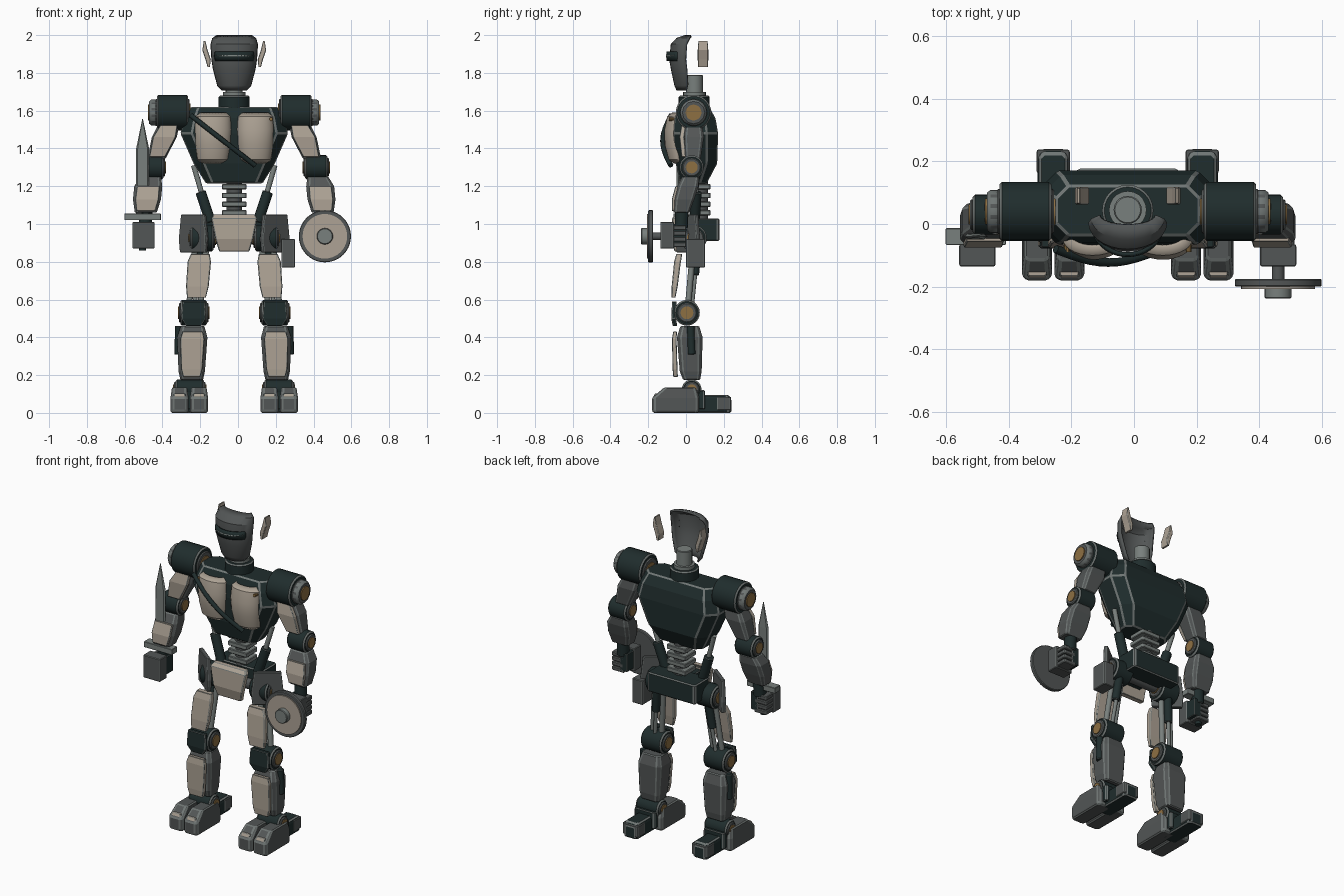
import bpy, bmesh, math
from mathutils import Vector

if "Cube" in bpy.data.objects:
    bpy.data.objects.remove(bpy.data.objects["Cube"])

CX = -0.02  # body symmetry line (sword and shield shift the overall centre)

def material(name, rgb):
    m = bpy.data.materials.new(name)
    m.diffuse_color = (*rgb, 1)
    m.use_nodes = True
    m.node_tree.nodes["Principled BSDF"].inputs["Base Color"].default_value = m.diffuse_color
    return m

DARK = material("dark_green_black", (0.014, 0.026, 0.026))
GREY = material("dark_grey", (0.085, 0.092, 0.092))
BEIGE = material("warm_beige", (0.42, 0.365, 0.30))
STEEL = material("steel_grey", (0.19, 0.215, 0.205))
BRONZE = material("bronze", (0.27, 0.16, 0.055))
EDGE = material("worn_edge", (0.16, 0.18, 0.175))

def finish(name, bm, mat, bevel=0.0, smooth=False):
    bmesh.ops.recalc_face_normals(bm, faces=bm.faces)
    me = bpy.data.meshes.new(name)
    bm.to_mesh(me)
    bm.free()
    ob = bpy.data.objects.new(name, me)
    bpy.context.collection.objects.link(ob)
    me.materials.append(mat)
    me.materials.append(EDGE)
    if smooth:
        bpy.ops.object.select_all(action='DESELECT')
        ob.select_set(True)
        bpy.context.view_layer.objects.active = ob
        bpy.ops.object.shade_smooth_by_angle(angle=math.radians(30))
    if bevel:
        b = ob.modifiers.new("worn_bevel", 'BEVEL')
        b.width, b.segments, b.limit_method = bevel, 1, 'ANGLE'
        b.angle_limit = math.radians(28)
        b.material = 1
    return ob

def loft(name, secs, mat, bevel=0.004, chamfer=0.3):
    """Stack of chamfered rectangles: (x, y, z, half width, half depth)."""
    bm = bmesh.new()
    rings = []
    for x, y, z, w, d in secs:
        c = chamfer * min(w, d)
        pts = [(w, c - d), (w, d - c), (w - c, d), (c - w, d),
               (-w, d - c), (-w, c - d), (c - w, -d), (w - c, -d)]
        rings.append([bm.verts.new((x + a, y + b, z)) for a, b in pts])
    for a, b in zip(rings, rings[1:]):
        for i in range(8):
            j = (i + 1) % 8
            bm.faces.new((a[i], a[j], b[j], b[i]))
    bm.faces.new(rings[0])
    bm.faces.new(rings[-1])
    return finish(name, bm, mat, bevel)

def box(name, x, y, z0, z1, w, d, mat, bevel=0.004):
    return loft(name, [(x, y, z0, w, d), (x, y, z1, w, d)], mat, bevel, 0.12)

def rod(name, p0, p1, r, mat, bevel=0.0, sides=20):
    p0, p1 = Vector(p0), Vector(p1)
    bm = bmesh.new()
    bmesh.ops.create_cone(bm, cap_ends=True, segments=sides, radius1=r, radius2=r, depth=(p1 - p0).length)
    ob = finish(name, bm, mat, bevel, True)
    ob.location = (p0 + p1) / 2
    ob.rotation_euler = (p1 - p0).to_track_quat('Z', 'Y').to_euler()
    return ob

def joint(name, x, y, z, r, half):
    """Drum along x with steel rings and bronze caps."""
    rod(name + "_drum", (x - half, y, z), (x + half, y, z), r, DARK, 0.008, 24)
    rod(name + "_ring", (x - half - .008, y, z), (x + half + .008, y, z), r * .76, GREY, 0.004, 24)
    rod(name + "_cap", (x - half - .013, y, z), (x + half + .013, y, z), r * .5, BRONZE)

def shell(name, x, rings, mat, span=90, thick=0.012, steps=14):
    """Curved front-facing shell: rings of (z, x radius, y radius, y centre)."""
    bm = bmesh.new()
    rows = []
    for z, rx, ry, yc in rings:
        angs = [math.radians(span * (2 * i / steps - 1)) for i in range(steps + 1)]
        rows.append([bm.verts.new((x + rx * math.sin(a), yc - ry * math.cos(a), z)) for a in angs])
    for a, b in zip(rows, rows[1:]):
        for i in range(steps):
            bm.faces.new((a[i], a[i + 1], b[i + 1], b[i]))
    ob = finish(name, bm, mat, 0, True)
    s = ob.modifiers.new("thickness", 'SOLIDIFY')
    s.thickness, s.offset = thick, 0
    return ob

# Head, visor and neck
shell("helmet_shell", CX, [(1.71, .062, .05, .005), (1.735, .085, .068, .012), (1.82, .107, .08, .006),
      (1.87, .115, .083, 0), (1.95, .12, .08, .005), (1.98, .112, .065, .018), (1.995, .09, .03, .028)], GREY)
shell("visor_band", CX, [(1.865, .108, .096, 0), (1.89, .112, .1, 0), (1.912, .108, .096, 0)], DARK, 65)
shell("visor_slit", CX, [(1.886, .114, .103, 0), (1.894, .114, .103, 0)], STEEL, 55, .006)
rod("neck_post", (CX, .045, 1.6), (CX, .045, 1.79), .045, STEEL, .004)
rod("neck_collar", (CX, .043, 1.6), (CX, .043, 1.68), .082, DARK, .007, 24)
rod("neck_ring", (CX, .045, 1.68), (CX, .045, 1.70), .06, STEEL)

# Torso hull, strap and spine
loft("torso_hull", [(CX, .04, 1.215, .15, .07), (CX, .055, 1.32, .215, .11), (CX, .052, 1.48, .285, .118),
     (CX, .048, 1.56, .265, .108), (CX, .043, 1.62, .23, .08)], DARK, .007, .5)
cu = bpy.data.curves.new("chest_strap", 'CURVE')
cu.dimensions, cu.bevel_depth, cu.bevel_resolution, cu.use_fill_caps = '3D', .014, 1, True
sp = cu.splines.new('POLY')
sp.points.add(12)
for i, p in enumerate(sp.points):
    t = i / 12
    p.co = (-.25 + .34 * t, -.08 - .043 * math.sin(math.pi * t), 1.575 - .265 * t, 1)
cu.materials.append(DARK)
bpy.context.collection.objects.link(bpy.data.objects.new("chest_strap", cu))
rod("spine_core", (CX, .075, 1.0), (CX, .075, 1.23), .042, GREY)
for i in range(4):
    z = 1.045 + .046 * i
    box("spine_disc", CX, .075, z, z + .028, .066, .056, STEEL)

# Pelvis
box("pelvis_block", CX, .105, .91, 1.03, .165, .072, DARK, .008)
rod("hip_axle", (CX - .2, .04, .93), (CX + .2, .04, .93), .035, GREY)
loft("groin_plate", [(CX, -.045, .855, .08, .016), (CX, -.06, .92, .1, .018), (CX, -.055, 1.03, .122, .018),
     (CX, -.04, 1.05, .11, .015)], BEIGE)
box("groin_mount", CX, .0, .93, 1.02, .06, .05, DARK)

for s in (-1, 1):
    X = lambda u: CX + s * u
    # Ear fins and chest plates
    loft("ear_fin", [(X(.135), .09, 1.83, .006, .026), (X(.138), .09, 1.87, .014, .028),
         (X(.155), .09, 1.92, .014, .028), (X(.157), .09, 1.97, .004, .024)], BEIGE, .002)
    shell("chest_plate", X(.112), [(1.325, .06, .035, -.025), (1.345, .078, .052, -.035), (1.42, .088, .062, -.045),
          (1.5, .093, .058, -.05), (1.565, .09, .05, -.045), (1.585, .07, .035, -.035)], BEIGE)
    rod("chest_bolt", (X(.195), -.09, 1.555), (X(.195), -.04, 1.555), .009, BRONZE, 0, 10)
    # Shoulder
    joint("shoulder", X(.327), .04, 1.59, .094, .083)
    rod("shoulder_cap", (X(.4), .04, 1.59), (X(.45), .04, 1.59), .072, GREY, .012, 12)
    rod("shoulder_hub", (X(.45), .04, 1.59), (X(.456), .04, 1.59), .042, BRONZE)
    # Arm
    loft("upper_arm", [(X(.345), .04, 1.53, .055, .045), (X(.37), .04, 1.46, .066, .055),
         (X(.412), .035, 1.345, .048, .042)], GREY)
    loft("upper_arm_plate", [(X(.345), -.012, 1.525, .045, .012), (X(.37), -.022, 1.46, .06, .013),
         (X(.408), -.012, 1.355, .042, .012)], BEIGE, .002)
    joint("elbow", X(.435), .03, 1.3, .064, .06)
    loft("forearm", [(X(.443), .025, 1.25, .055, .045), (X(.455), .01, 1.2, .074, .056),
         (X(.462), -.01, 1.13, .074, .054), (X(.468), -.025, 1.06, .058, .042)], GREY)
    loft("forearm_plate", [(X(.455), -.044, 1.2, .06, .012), (X(.462), -.063, 1.13, .062, .012),
         (X(.468), -.063, 1.07, .05, .012)], BEIGE, .002)
    rod("wrist", (X(.47), -.025, .98), (X(.468), -.022, 1.07), .035, DARK, .003)
    # Hand with stacked fingers
    box("hand_guard", X(.48), -.1, .87, 1.01, .058, .036, GREY, .008)
    box("palm", X(.45), -.035, .89, 1.0, .025, .035, DARK)
    for i in range(4):
        box("finger", X(.49), -.036, .878 + .03 * i, .902 + .03 * i, .042, .036, GREY, .003)
    # Waist piston
    rod("waist_piston_rod", (X(.215), .06, 1.31), (X(.16), .05, 1.12), .014, STEEL)
    rod("waist_piston_tube", (X(.178), .055, 1.17), (X(.125), .045, 1.01), .028, DARK, .003)
    # Hip joint and angled hip plate
    joint("hip", X(.17), .04, .925, .07, .06)
    plate = loft("hip_plate", [(0, 0, .85, .085, .013), (0, 0, .92, .092, .014), (0, 0, 1.05, .078, .012)], GREY)
    plate.location = (X(.215), .01, 0)
    plate.rotation_euler = (0, 0, s * math.radians(38))
    # Thigh
    for du in (-.03, .03):
        rod("thigh_rod", (X(.175 + du), .04, .9), (X(.21 + du), .01, .56), .016, STEEL)
    rod("thigh_piston", (X(.178), .06, .88), (X(.195), .045, .73), .024, DARK, .003)
    rod("thigh_piston_rod", (X(.19), .05, .75), (X(.212), .03, .55), .011, STEEL)
    loft("thigh_plate", [(X(.18), -.036, .84, .05, .016), (X(.185), -.045, .8, .062, .018),
         (X(.195), -.06, .67, .06, .016), (X(.2), -.066, .61, .05, .01)], BEIGE)
    # Knee
    joint("knee", X(.215), .005, .53, .068, .07)
    loft("knee_pad", [(X(.215), -.058, .46, .04, .012), (X(.215), -.066, .5, .066, .012),
         (X(.215), -.062, .59, .06, .012)], DARK)
    # Shin
    loft("shin", [(X(.225), .03, .175, .06, .045), (X(.225), .025, .22, .07, .058), (X(.222), .02, .4, .08, .068),
         (X(.22), .02, .46, .062, .05)], GREY, .005)
    loft("shin_plate", [(X(.225), -.055, .19, .045, .012), (X(.225), -.058, .23, .056, .013),
         (X(.222), -.062, .39, .064, .012), (X(.22), -.058, .43, .054, .01)], BEIGE, .002)
    rod("calf_piston", (X(.297), .03, .31), (X(.293), .025, .46), .02, DARK, .002)
    # Ankle and foot
    joint("ankle", X(.235), .03, .125, .052, .075)
    box("foot_core", X(.238), .04, .02, .12, .07, .06, DARK)
    for du in (-.0515, .0515):
        x = X(.238 + du)
        loft("toe", [(x, -.055, 0, .044, .118), (x, -.055, .012, .048, .125), (x, -.055, .08, .048, .125),
             (x, -.03, .135, .04, .085)], GREY, .006)
        loft("toe_cap", [(x, -.165, .07, .034, .014), (x, -.15, .103, .03, .014)], BEIGE, .002)
    loft("heel", [(X(.238), .115, 0, .05, .125), (X(.238), .115, .075, .05, .125),
         (X(.238), .11, .095, .044, .115)], DARK, .007)
    box("heel_tip", X(.238), .2, .015, .085, .053, .038, GREY, .006)

# Holster on the hip
box("holster", .265, .05, .77, .92, .036, .05, GREY, .006)

# Sword
SX, SY = -.505, -.04
loft("sword_blade", [(SX, SY, 1.05, .036, .009), (SX, SY, 1.4, .034, .009), (SX, SY, 1.555, .002, .002)], STEEL, 0, .9)
box("sword_guard", SX, SY, 1.02, 1.055, .097, .027, STEEL)
rod("sword_grip", (SX, SY, .86), (SX, SY, 1.03), .018, DARK)

# Round shield
HX, HZ = .46, .935
rod("shield_rim", (HX, -.175, HZ), (HX, -.2, HZ), .138, GREY, .003, 40)
rod("shield_face", (HX, -.19, HZ), (HX, -.207, HZ), .118, BEIGE, 0, 40)
rod("shield_boss", (HX, -.2, HZ), (HX, -.238, HZ), .043, STEEL, .004, 24)
rod("shield_mount", (HX, -.1, HZ), (HX, -.18, HZ), .02, GREY)
